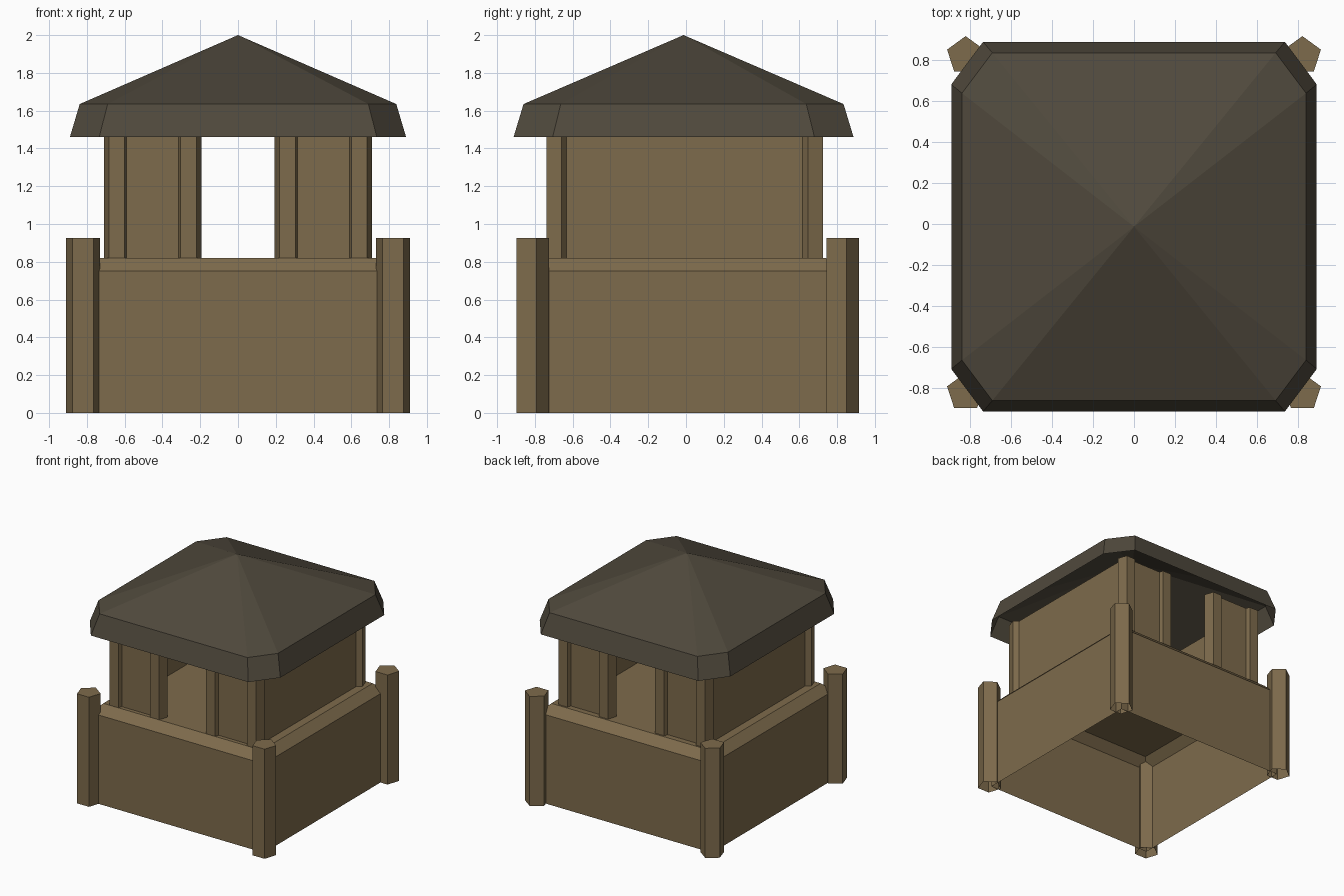
import bpy, bmesh, math

if "Cube" in bpy.data.objects:
    bpy.data.objects.remove(bpy.data.objects["Cube"])


def material(name, rgb):
    m = bpy.data.materials.new(name)
    m.diffuse_color = (*rgb, 1)
    m.use_nodes = True
    m.node_tree.nodes["Principled BSDF"].inputs["Base Color"].default_value = m.diffuse_color
    return m


WOOD = material("brown wood", (0.208, 0.147, 0.072))
ROOF = material("dark roof", (0.080, 0.067, 0.046))


def loft(name, rings, mat, cap_top=True, cap_bottom=False, apex=None):
    """Join stacked rings of points, listed from the bottom up."""
    bm = bmesh.new()
    rows = [[bm.verts.new(p) for p in r] for r in rings]
    n = len(rows[0])
    for a, b in zip(rows, rows[1:]):
        for i in range(n):
            j = (i + 1) % n
            bm.faces.new((a[i], a[j], b[j], b[i]))
    if apex:
        tip = bm.verts.new(apex)
        for i in range(n):
            bm.faces.new((rows[-1][i], rows[-1][(i + 1) % n], tip))
    elif cap_top:
        bm.faces.new(rows[-1])
    if cap_bottom:
        bm.faces.new(rows[0][::-1])
    mesh = bpy.data.meshes.new(name)
    bm.to_mesh(mesh)
    bm.free()
    mesh.materials.append(mat)
    ob = bpy.data.objects.new(name, mesh)
    bpy.context.collection.objects.link(ob)
    return ob


def rect(x0, x1, y0, y1, z):
    return [(x0, y0, z), (x1, y0, z), (x1, y1, z), (x0, y1, z)]


def post(name, x, y, r, z0, z1, flip=1):
    """Five-sided post; its point faces +y, or -y when flip is -1."""
    def ring(z):
        angles = [math.radians(flip * 90 + 72 * i) for i in range(5)]
        return [(x + r * math.cos(a), y + r * math.sin(a), z) for a in angles]
    return loft(name, [ring(z0), ring(z1)], WOOD)


def box(name, x0, x1, y0, y1, z0, z1):
    return loft(name, [rect(x0, x1, y0, y1, z0), rect(x0, x1, y0, y1, z1)],
                WOOD, cap_bottom=True)


# Parapet base: hollow below, bevelled rim and flat deck
loft("base", [rect(-s, s, -s, s, z) for s, z in ((0.81, 0), (0.81, 0.75), (0.74, 0.82))], WOOD)

# Tall corner posts of the base
for sx in (-1, 1):
    for sy in (-1, 1):
        post("base_post", sx * 0.82, sy * 0.82, 0.095, 0, 0.925)

# Upper room: posts, front and back panels with a central opening, side walls
Z0, Z1 = 0.82, 1.50
for sx in (-1, 1):
    for sy, cy in ((-1, -0.682), (1, 0.668)):
        for px in (0.642, 0.262):
            post("room_post", sx * px, cy, 0.071, Z0, Z1, flip=-sy)
        xs = sorted((sx * 0.262, sx * 0.642))
        box("room_panel", xs[0], xs[1], cy - 0.025, cy + 0.025, Z0, Z1)
    xs = sorted((sx * 0.62, sx * 0.67))
    box("side_wall", xs[0], xs[1], -0.68, 0.666, Z0, Z1)


# Roof: open underneath, flared skirt with cut corners and a pointed top
def roof_ring(x, y, cx, cy, z):
    pts = [(cx, -y), (x, -cy), (x, cy), (cx, y), (-cx, y), (-x, cy), (-x, -cy), (-cx, -y)]
    return [(a, b - 0.013, z) for a, b in pts]


loft("roof", [roof_ring(0.89, 0.90, 0.735, 0.693, 1.46),
              roof_ring(0.838, 0.847, 0.69, 0.65, 1.635)],
     ROOF, apex=(0, -0.013, 2.0))
